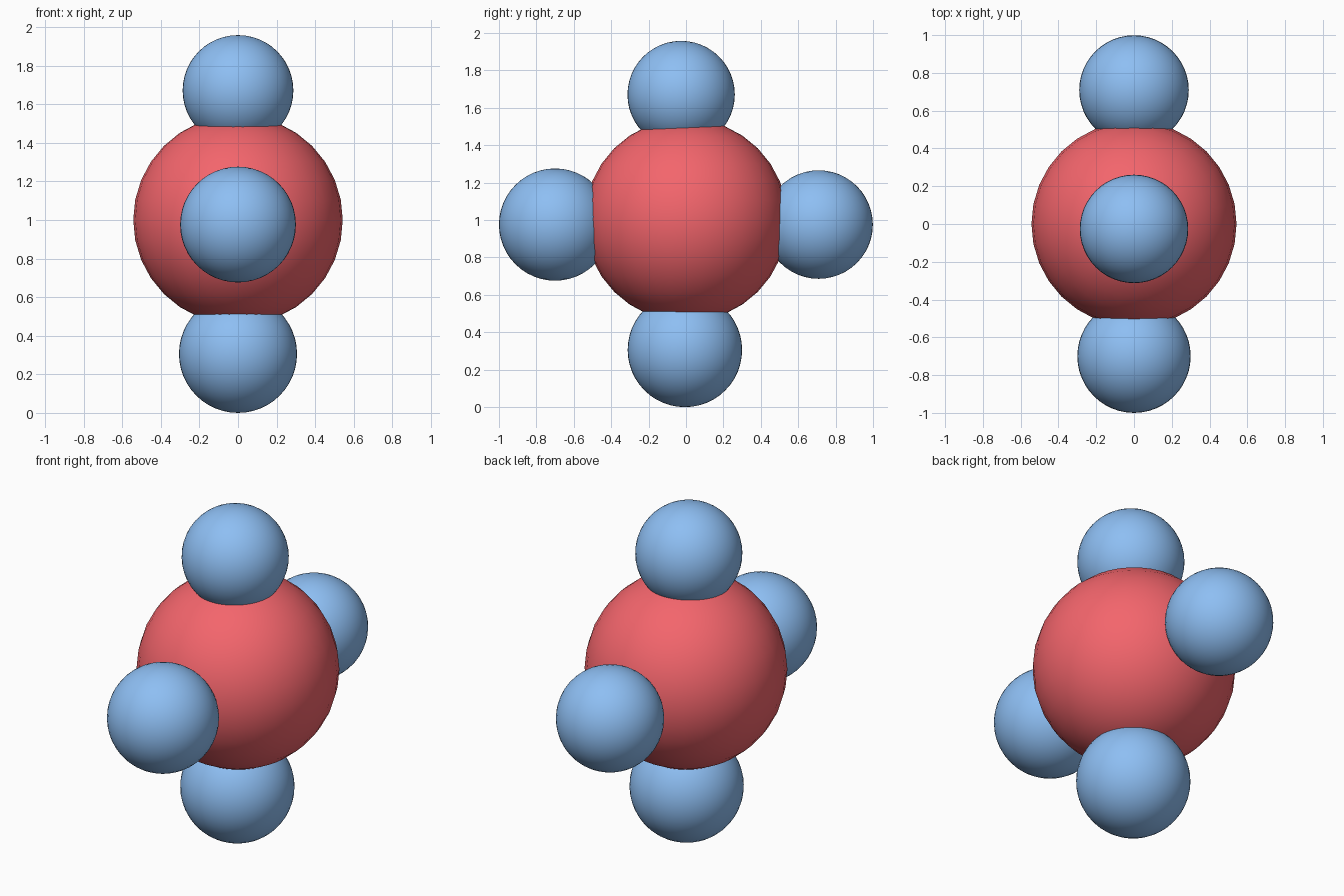
import bpy
import math

if "Cube" in bpy.data.objects:
    bpy.data.objects.remove(bpy.data.objects["Cube"])


def material(name, color):
    m = bpy.data.materials.new(name)
    m.diffuse_color = color
    m.use_nodes = True
    m.node_tree.nodes["Principled BSDF"].inputs["Base Color"].default_value = m.diffuse_color
    return m


def ball(name, center, radius, mat, segments):
    bpy.ops.mesh.primitive_uv_sphere_add(
        segments=segments, ring_count=segments // 2, radius=radius, location=center)
    ob = bpy.context.object
    ob.name = name
    ob.data.materials.append(mat)
    bpy.ops.object.shade_smooth_by_angle(angle=math.radians(40))
    return ob


red = material("red", (0.9, 0.13, 0.15, 1))
blue = material("blue", (0.27, 0.52, 0.9, 1))

# Large central ball
ball("core_ball", (0, 0, 1.0), 0.543, red, 32)

# Four slightly uneven balls sunk into the core
for name, y, z, r in (
    ("top_ball", -0.026, 1.671, 0.287),
    ("bottom_ball", -0.006, 0.306, 0.306),
    ("front_ball", -0.70, 0.976, 0.30),
    ("back_ball", 0.709, 0.976, 0.29),
):
    ball(name, (0, y, z), r, blue, 48)
